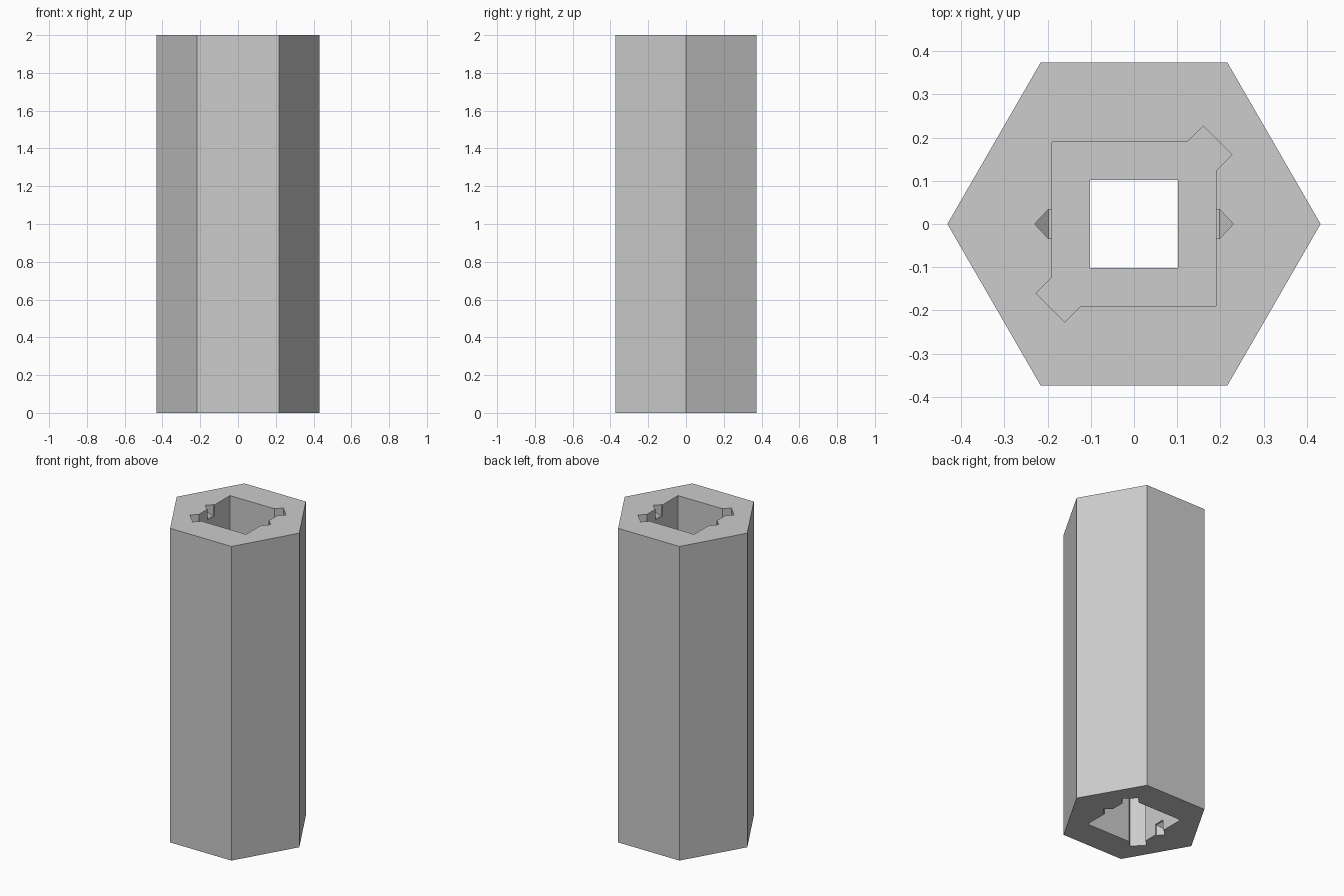
import bpy, bmesh, math

if "Cube" in bpy.data.objects:
    bpy.data.objects.remove(bpy.data.objects["Cube"])

R = 0.432        # hex corner radius
H = 2.0          # length
DEPTH = 0.45     # depth of each socket pocket
S = 0.19         # half width of the square pocket
B = 0.102        # half width of the through bore

grey = bpy.data.materials.new("steel grey")
grey.diffuse_color = (0.604, 0.604, 0.604, 1)
grey.use_nodes = True
grey.node_tree.nodes["Principled BSDF"].inputs["Base Color"].default_value = grey.diffuse_color


def prism(name, outline, z0, z1):
    """Extrude a closed xy outline from z0 to z1."""
    bm = bmesh.new()
    low = [bm.verts.new((x, y, z0)) for x, y in outline]
    high = [bm.verts.new((x, y, z1)) for x, y in outline]
    n = len(outline)
    bm.faces.new(low[::-1])
    bm.faces.new(high)
    for i in range(n):
        j = (i + 1) % n
        bm.faces.new((low[i], low[j], high[j], high[i]))
    bmesh.ops.recalc_face_normals(bm, faces=bm.faces)
    me = bpy.data.meshes.new(name)
    bm.to_mesh(me)
    bm.free()
    ob = bpy.data.objects.new(name, me)
    bpy.context.collection.objects.link(ob)
    me.materials.append(grey)
    return ob


# Hexagonal body
body = prism("hex_body", [(R * math.cos(i * math.pi / 3), R * math.sin(i * math.pi / 3))
                          for i in range(6)], 0, H)

cutters = []

# Square through bore
cutters.append(prism("bore_cutter", [(-B, -B), (B, -B), (B, B), (-B, B)], -0.1, H + 0.1))

# Square pocket with keyways in two opposite corners, at both ends
half = [(S, -S), (S, 0.123), (0.227, 0.16), (0.16, 0.227), (0.123, S)]
pocket = half + [(-x, -y) for x, y in half]
cutters.append(prism("lower_pocket_cutter", pocket, -0.1, DEPTH))
cutters.append(prism("upper_pocket_cutter", pocket, H - DEPTH, H + 0.1))

# Small pointed rim notches with sloping ends, on both x walls at both ends
for side in (-1, 1):
    outline = [(side * x, y) for x, y in
               ((0.15, -0.034), (0.198, -0.034), (0.23, 0), (0.198, 0.034), (0.15, 0.034))]
    for end in (-1, 1):
        notch = prism("rim_notch_cutter", outline, -0.1, 0.07)
        for v in notch.data.vertices:
            if v.co.z > 0 and abs(v.co.x) > 0.22:
                v.co.z = 0.038
            if end > 0:
                v.co.z = H - v.co.z
        # split the end into a flat part and a sloping triangle
        bm = bmesh.new()
        bm.from_mesh(notch.data)
        bmesh.ops.connect_verts_nonplanar(bm, angle_limit=0.01, faces=bm.faces)
        bmesh.ops.recalc_face_normals(bm, faces=bm.faces)
        bm.to_mesh(notch.data)
        bm.free()
        cutters.append(notch)

# Cut the sockets out of the body
for c in cutters:
    mod = body.modifiers.new(c.name, 'BOOLEAN')
    mod.operation = 'DIFFERENCE'
    mod.solver = 'EXACT'
    mod.object = c
bpy.context.view_layer.objects.active = body
for mod in list(body.modifiers):
    bpy.ops.object.modifier_apply(modifier=mod.name)
for c in cutters:
    bpy.data.objects.remove(c)
